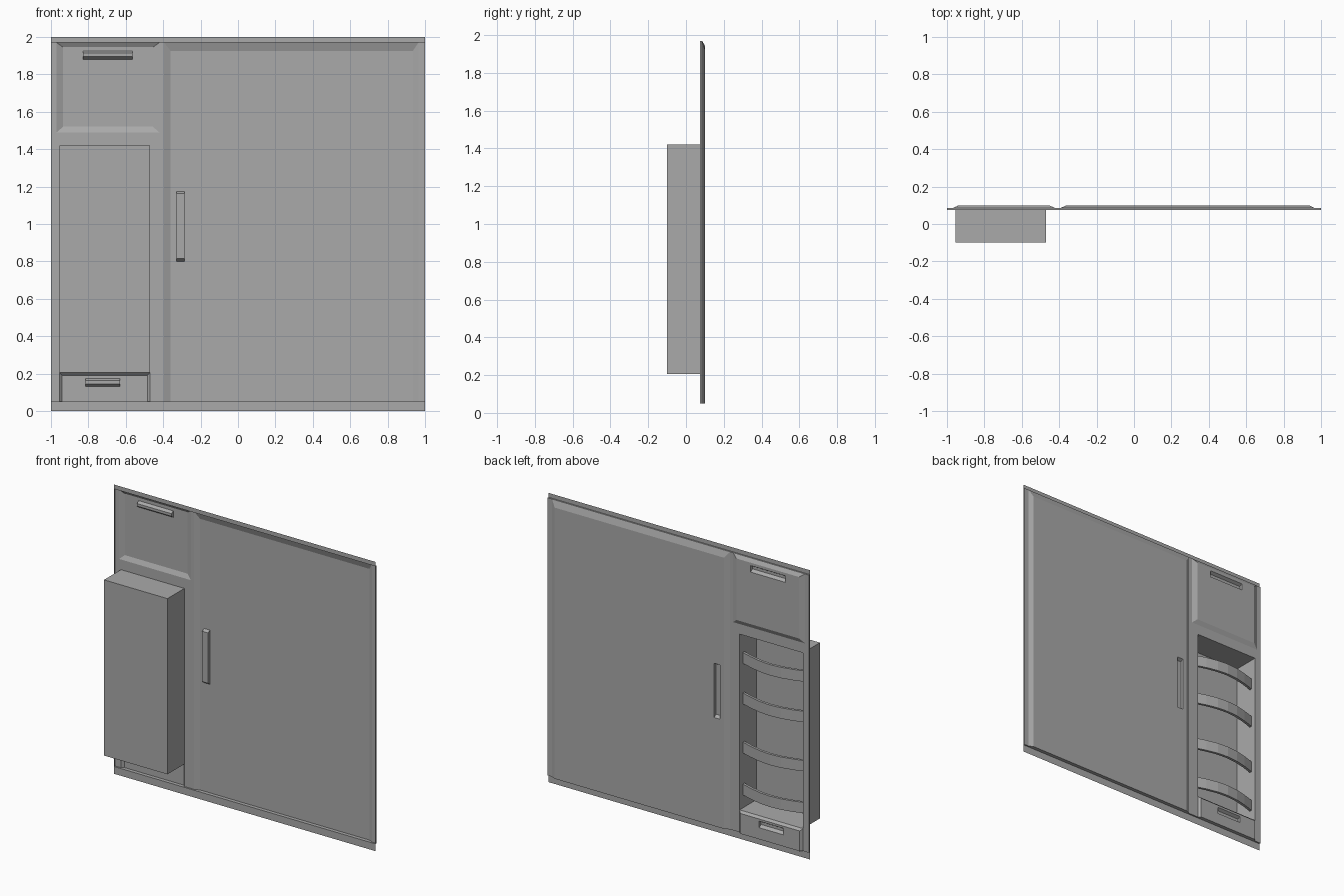
import bpy, bmesh, math

if "Cube" in bpy.data.objects:
    bpy.data.objects.remove(bpy.data.objects["Cube"])

grey = bpy.data.materials.new("plain grey")
grey.diffuse_color = (0.4, 0.4, 0.4, 1)
grey.use_nodes = True
grey.node_tree.nodes["Principled BSDF"].inputs["Base Color"].default_value = grey.diffuse_color

FRONT, FRAME, BACK = 0.075, 0.085, 0.10   # depth levels of the pressed sheet
BOT, TOP = 0.05, 1.97                     # pressed area between the two flanges


# rectangles are (x0, x1, z0, z1)
def quad(bm, pts):
    bm.faces.new([bm.verts.new(p) for p in pts])


def flat(bm, rect, y, holes=()):
    """Flat sheet at depth y, leaving rectangular holes open."""
    xs = sorted({v for r in (rect, *holes) for v in r[:2]})
    zs = sorted({v for r in (rect, *holes) for v in r[2:]})
    for a, b in zip(xs, xs[1:]):
        for c, d in zip(zs, zs[1:]):
            mx, mz = (a + b) / 2, (c + d) / 2
            if not any(h[0] < mx < h[1] and h[2] < mz < h[3] for h in holes):
                quad(bm, [(b, y, c), (a, y, c), (a, y, d), (b, y, d)])


def walls(bm, r0, y0, r1, y1):
    """Four sloping walls joining two rectangles at different depths."""
    def ring(r, y):
        return [(r[0], y, r[2]), (r[1], y, r[2]), (r[1], y, r[3]), (r[0], y, r[3])]
    a, b = ring(r0, y0), ring(r1, y1)
    for i in range(4):
        j = (i + 1) % 4
        quad(bm, [a[j], a[i], b[i], b[j]])


def finish(bm, name):
    bmesh.ops.remove_doubles(bm, verts=bm.verts, dist=0.0001)
    me = bpy.data.meshes.new(name)
    bm.to_mesh(me)
    bm.free()
    me.materials.append(grey)
    ob = bpy.data.objects.new(name, me)
    bpy.context.collection.objects.link(ob)
    return ob


box = (-0.955, -0.47, 0.205, 1.42)
# panel name: outer rectangle, inner rectangle, handle rectangle
panels = {
    "upper_panel": ((-0.97, -0.42, 1.49, TOP), (-0.935, -0.455, 1.52, 1.945),
                    (-0.83, -0.565, 1.88, 1.925)),
    "lower_panel": ((-0.955, -0.47, BOT, 0.205), (-0.94, -0.485, BOT, 0.19),
                    (-0.815, -0.63, 0.13, 0.175)),
    "wide_panel": ((-0.395, 0.965, BOT, TOP), (-0.36, 0.935, BOT, 1.925),
                   (-0.33, -0.285, 0.80, 1.175)),
}

# frame sheet with its stepped rim
bm = bmesh.new()
rim = (-1, 1, BOT, TOP)
flat(bm, rim, FRAME, [box] + [p[0] for p in panels.values()])
walls(bm, rim, FRONT, rim, FRAME)
finish(bm, "frame")

# flanges along top and bottom
for name, z0, z1 in (("bottom_flange", 0, BOT), ("top_flange", TOP, 2)):
    bm = bmesh.new()
    flat(bm, (-1, 1, z0, z1), FRONT)
    finish(bm, name)

# pressed panels, each with a grip pushed out to the front
for name, (outer, inner, grip) in panels.items():
    bm = bmesh.new()
    walls(bm, outer, FRAME, inner, BACK)
    flat(bm, inner, BACK, [grip])
    finish(bm, name)
    bm = bmesh.new()
    face = (grip[0], grip[1], grip[2] + 0.015, grip[3] - 0.012)
    walls(bm, grip, BACK, face, 0.08)
    flat(bm, face, 0.08)
    finish(bm, name.replace("panel", "grip"))

# deep storage box, open at the back
bm = bmesh.new()
walls(bm, box, FRAME, box, -0.1)
flat(bm, box, -0.1)
finish(bm, "storage_box")

# bowed retaining bars across the box opening
SEG, HEIGHT, THICK = 6, 0.075, 0.018
for n, top in enumerate((1.28, 1.0, 0.66, 0.37)):
    bm = bmesh.new()
    rows = []
    for i in range(SEG + 1):
        t = i / SEG
        x = box[0] + (box[1] - box[0]) * t
        y = 0.05 + 0.05 * math.sin(math.pi * t)
        rows.append([bm.verts.new(p) for p in (
            (x, y, top), (x, y, top - HEIGHT),
            (x, y - THICK, top - HEIGHT), (x, y - THICK, top))])
    for a, b in zip(rows, rows[1:]):
        for k in range(4):
            m = (k + 1) % 4
            bm.faces.new((a[k], a[m], b[m], b[k]))
    bmesh.ops.recalc_face_normals(bm, faces=bm.faces)
    finish(bm, f"retaining_bar_{n + 1}")
